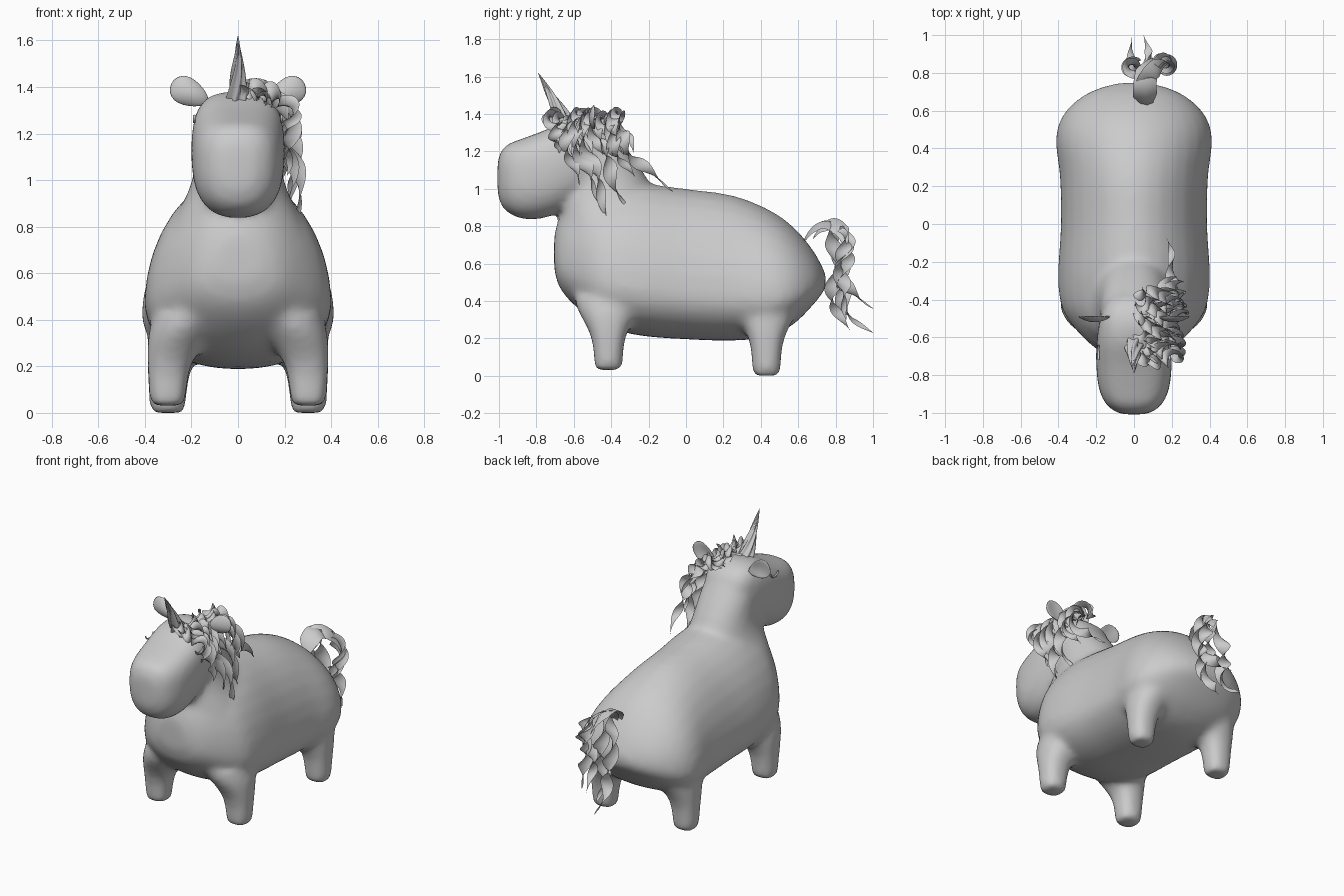
import bpy, bmesh, math
from mathutils import Vector, Matrix
from mathutils.geometry import interpolate_bezier

cube = bpy.data.objects.get("Cube")
if cube:
    bpy.data.objects.remove(cube)

grey = bpy.data.materials.new("plain grey")
grey.use_nodes = True
grey.diffuse_color = (0.6, 0.6, 0.6, 1)
grey.node_tree.nodes["Principled BSDF"].inputs["Base Color"].default_value = (0.6, 0.6, 0.6, 1)


def finish(bm, name, recalc=True):
    if recalc:
        bmesh.ops.recalc_face_normals(bm, faces=bm.faces)
    for f in bm.faces:
        f.smooth = True
    mesh = bpy.data.meshes.new(name)
    bm.to_mesh(mesh)
    bm.free()
    mesh.materials.append(grey)
    obj = bpy.data.objects.new(name, mesh)
    bpy.context.collection.objects.link(obj)
    return obj


def loft(bm, rings):
    """Skin a list of closed rings and cap both ends."""
    loops = [[bm.verts.new(p) for p in ring] for ring in rings]
    n = len(loops[0])
    for a, b in zip(loops, loops[1:]):
        for i in range(n):
            bm.faces.new((a[i], a[(i + 1) % n], b[(i + 1) % n], b[i]))
    bm.faces.new(loops[0][::-1])
    bm.faces.new(loops[-1])


def flowing(rows, steps=4):
    """Fill in extra rows along a smooth spline through the given ones."""
    padded = [rows[0]] + rows + [rows[-1]]
    for a, b, c, d in zip(padded, padded[1:], padded[2:], padded[3:]):
        for s in range(steps):
            t = s / steps
            yield [q + .5 * t * (r - p + t * (2 * p - 5 * q + 4 * r - u + t * (3 * (q - r) + u - p)))
                   for p, q, r, u in zip(a, b, c, d)]
    yield rows[-1]


def oval(power, n=32):
    for i in range(n):
        c, s = math.cos(math.tau * i / n), math.sin(math.tau * i / n)
        yield (math.copysign(abs(c) ** (2 / power), c),
               math.copysign(abs(s) ** (2 / power), s))


def upright_ring(y, low, high, width, waist, top_power, low_power):
    """Cross-section facing y whose widest height is a fraction of the ring."""
    mid = low + (high - low) * waist
    ring = []
    for (a, b), (c, d) in zip(oval(top_power), oval(low_power)):
        x, z = (a, b * (high - mid)) if b >= 0 else (c, d * (mid - low))
        ring.append((x * width, y, mid + z))
    return ring


def flat_ring(z, cx, cy, rx, ry, power):
    return [(cx + a * rx, cy + b * ry, z) for a, b in oval(power)]


# Torso, head, neck and legs, fused into one soft skin
body = bmesh.new()
torso = [(-.705, .57, .75, .09), (-.68, .48, .84, .17), (-.62, .4, .94, .25),
         (-.52, .315, .99, .34), (-.42, .26, 1.015, .39), (-.25, .215, 1.03, .402),
         (0, .195, 1.0, .388), (.25, .188, .965, .393), (.45, .21, .885, .415),
         (.58, .28, .79, .375), (.68, .38, .67, .27), (.735, .45, .57, .14),
         (.75, .49, .53, .05)]
loft(body, [upright_ring(*r, .31, 1.9, 2.15) for r in flowing(torso)])

head = [(-1.008, .98, 1.14, .06), (-.99, .915, 1.2, .105), (-.95, .87, 1.24, .152),
        (-.87, .838, 1.27, .187), (-.75, .845, 1.315, .2), (-.62, .9, 1.37, .198),
        (-.5, .98, 1.38, .18), (-.41, 1.05, 1.34, .145), (-.36, 1.1, 1.27, .08)]
loft(body, [upright_ring(*r, .55, 2.9, 2.5) for r in flowing(head)])

neck = [(.7, -.4, .34, .28), (.85, -.42, .265, .25), (.95, -.42, .215, .25),
        (1.05, -.43, .187, .225), (1.18, -.47, .175, .18), (1.3, -.51, .15, .13)]
loft(body, [flat_ring(z, 0, y, w, d, 2.1) for z, y, w, d in flowing(neck)])

leg = [(0, .302, .07, .067, 2.5), (.03, .302, .078, .075, 2.5), (.13, .3, .086, .083, 2.5),
       (.2, .292, .098, .097, 2.4), (.27, .272, .118, .128, 2.2), (.34, .245, .138, .165, 2),
       (.42, .205, .155, .185, 2)]
for side in (-1, 1):
    for y, foot in ((-.415, .03), (.43, 0)):
        loft(body, [flat_ring(z + foot * (1 - 2 * z), side * x, y, w, d, power)
                    for z, x, w, d, power in flowing(leg)])
skin = finish(body, "body")
remesh = skin.modifiers.new("fuse", "REMESH")
remesh.mode = "VOXEL"
remesh.voxel_size = .02
remesh.use_smooth_shade = True
soften = skin.modifiers.new("soften", "SMOOTH")
soften.factor = .5
soften.iterations = 14

# Cupped leaf-shaped ears with closed eyelids below them
for side, label in ((1, "left"), (-1, "right")):
    bm = bmesh.new()
    bmesh.ops.create_uvsphere(bm, u_segments=20, v_segments=12, radius=1)
    for v in bm.verts:
        x, y, z = v.co
        breadth = .058 * (1 + .3 * x)
        p = Vector((x * .088, y * .012 - .02 * (1 - z * z) * (1 - x * x) + .012, z * breadth))
        p = Matrix.Rotation(math.radians(-27), 3, "Y") @ p
        v.co = ((p.x + .208) * side, p.y - .5, p.z + 1.375)
    finish(bm, label + "_ear")

    bm = bmesh.new()
    arc = []
    for i in range(9):
        t = math.pi * i / 8
        arc.append((side * .188, -.68 - .04 * math.cos(t), 1.275 - .025 * math.sin(t)))
    loft(bm, [[(x + .006 * a, y, z + .006 * b) for a, b in oval(2, 8)] for x, y, z in arc])
    finish(bm, label + "_eyelid")

# Twisted, fluted horn
bm = bmesh.new()
base, tip = Vector((0, -.635, 1.335)), Vector((0, -.79, 1.62))
turn = (tip - base).to_track_quat("Z", "Y")
rings = []
for i in range(25):
    t = i / 24
    ring = []
    for k in range(36):
        a = math.tau * k / 36
        r = (.046 * (1 - t) + .001) * (1 + .2 * math.cos(6 * a))
        spin = a + 2 * t
        ring.append(base.lerp(tip, t) + turn @ Vector((r * math.cos(spin), r * math.sin(spin), 0)))
    rings.append(ring)
loft(bm, rings)
finish(bm, "horn")


def ribbon(bm, points, width, turns, phase, reference):
    """Twisting strip of hair along a curve, narrowing to a point."""
    path = interpolate_bezier(*[Vector(p) for p in points], 65)
    previous = None
    for i, p in enumerate(path):
        t = i / 64
        tangent = (path[min(i + 1, 64)] - path[max(i - 1, 0)]).normalized()
        side = tangent.cross(Vector(reference)).normalized()
        across = Matrix.Rotation(phase + turns * math.tau * t, 3, tangent) @ side
        bulge = across.cross(tangent)
        half = width * .5 * min(1, .5 + 3 * t) * min(1, 3.2 * (1 - t) + .02)
        center = p + bulge * .012 * math.sin(math.pi * t)
        row = [bm.verts.new(center + across * half * s + bulge * half * .3 * s * s)
               for s in (-1, 0, 1)]
        if previous:
            for k in (0, 1):
                bm.faces.new((previous[k], previous[k + 1], row[k + 1], row[k]))
        previous = row


# Mane: locks sweep back from the crest over the left side of the neck
mane = bmesh.new()
along = (.3, 1, .2)
ends = [(.2, -.68, 1.19), (.21, -.57, 1.02), (.22, -.47, .93), (.255, -.405, .8),
        (.22, -.3, .88), (.2, -.27, 1.06), (.17, -.07, .985)]
for i, end in enumerate(ends):
    y = -.73 + .055 * i
    ribbon(mane, ((.06, y, 1.36), (.2, y, 1.43), (.27, y + .06, (1.34 + end[2]) / 2), end),
           .088, 1.9, i * 1.3, along)
for i in range(7):
    y = -.69 + .055 * i
    ribbon(mane, ((.01, y, 1.37), (.07, y - .06, 1.41), (.16, y + .04, 1.41),
                  (.23, y + .08, 1.18)), .085, 1.3, i * 1.7, along)
finish(mane, "mane", False)

# Tail: arched root with locks hanging behind
tail = bmesh.new()
crosswise = (1, .1, .1)
ribbon(tail, ((.07, .63, .725), (.05, .68, .88), (.08, .82, .88), (.1, .88, .7)),
       .13, .15, math.pi / 2, crosswise)
ribbon(tail, ((.06, .68, .74), (.02, .74, .88), (.16, .86, .86), (.18, .85, .66)),
       .1, .3, math.pi / 2, crosswise)
locks = [((.01, .78, .8), (-.04, .9, .62), (.0, .72, .38), (-.01, 1.0, .23)),
         ((.06, .77, .82), (.1, .84, .6), (.06, .72, .4), (.06, .88, .24)),
         ((.12, .84, .8), (.19, .92, .62), (.12, .72, .5), (.05, 1.0, .36)),
         ((.14, .82, .78), (.2, .9, .68), (.17, .78, .5), (.18, .86, .3))]
for i, lock in enumerate(locks):
    ribbon(tail, lock, .09, 1.6, i * 1.1, crosswise)
finish(tail, "tail", False)
